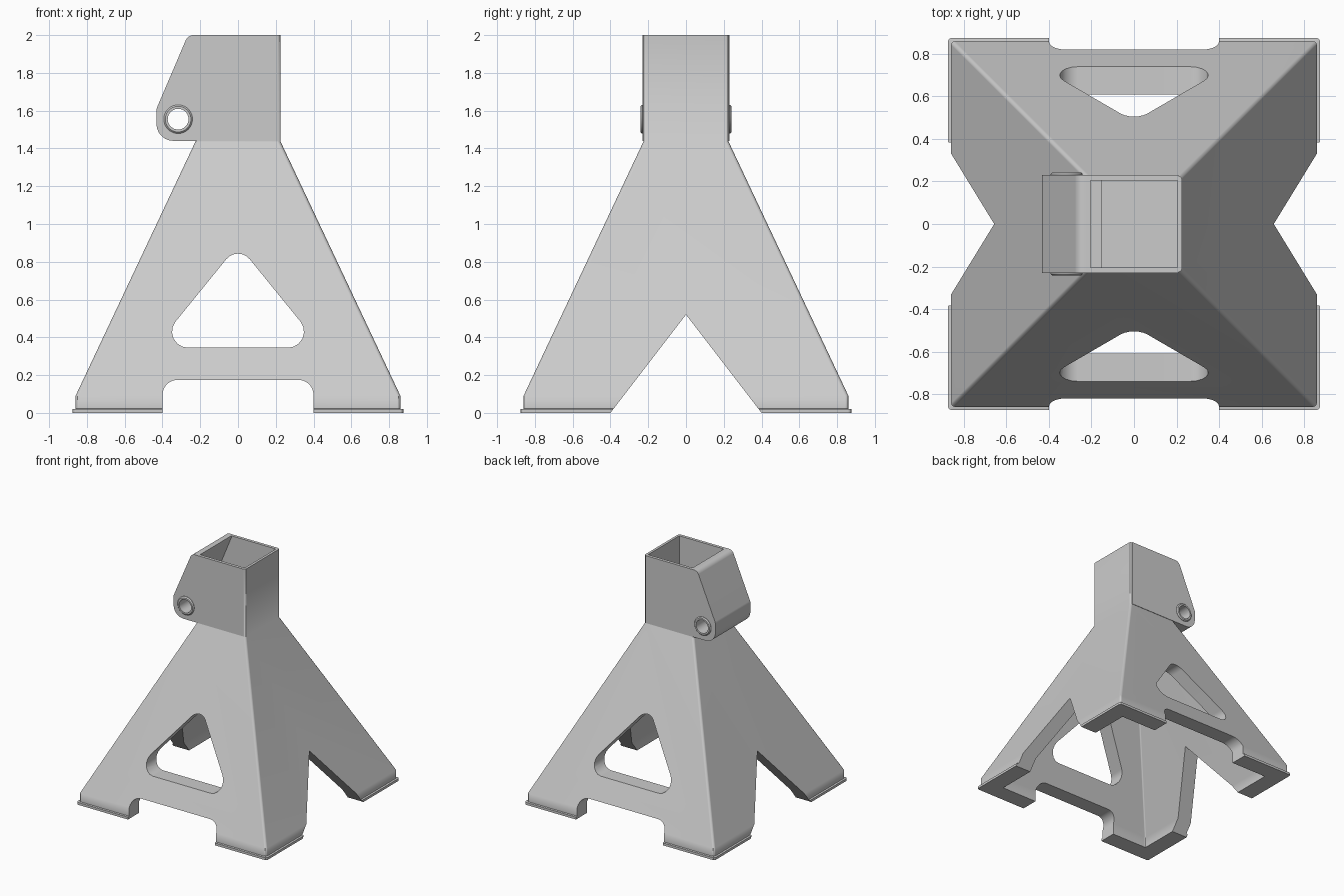
import bpy, bmesh, math
from mathutils import Vector

if "Cube" in bpy.data.objects:
    bpy.data.objects.remove(bpy.data.objects["Cube"])

steel = bpy.data.materials.new("grey_steel")
steel.use_nodes = True
GREY = (0.6, 0.6, 0.6, 1)
steel.diffuse_color = GREY
steel.node_tree.nodes["Principled BSDF"].inputs["Base Color"].default_value = GREY


def rounded(corners, seg=6):
    """Polygon from (u, v, radius) corners, each rounded by an arc."""
    out = []
    for i, (u, v, r) in enumerate(corners):
        p = Vector((u, v))
        if r == 0:
            out.append(p)
            continue
        a = (Vector(corners[i - 1][:2]) - p).normalized()
        b = (Vector(corners[(i + 1) % len(corners)][:2]) - p).normalized()
        half = a.angle(b) / 2
        centre = p + (a + b).normalized() * (r / math.sin(half))
        start = (p + a * (r / math.tan(half)) - centre).normalized()
        end = (p + b * (r / math.tan(half)) - centre).normalized()
        out += [centre + start.slerp(end, k / seg) * r for k in range(seg + 1)]
    return out


def loft(name, rings):
    """Closed solid skinned through rings of equal point count."""
    bm = bmesh.new()
    loops = [[bm.verts.new(p) for p in ring] for ring in rings]
    n = len(loops[0])
    for low, high in zip(loops, loops[1:]):
        for i in range(n):
            j = (i + 1) % n
            bm.faces.new((low[i], low[j], high[j], high[i]))
    bm.faces.new(loops[0][::-1])
    bm.faces.new(loops[-1])
    bmesh.ops.recalc_face_normals(bm, faces=bm.faces)
    mesh = bpy.data.meshes.new(name)
    bm.to_mesh(mesh)
    bm.free()
    mesh.materials.append(steel)
    obj = bpy.data.objects.new(name, mesh)
    bpy.context.collection.objects.link(obj)
    return obj


def prism(name, pts, axis, d):
    if axis == "y":
        return loft(name, [[(u, s, v) for u, v in pts] for s in (-d, d)])
    return loft(name, [[(s, u, v) for u, v in pts] for s in (-d, d)])


def tower(name, levels, radius):
    """Stack of rounded squares given as (half width, height)."""
    rings = []
    for h, z in levels:
        square = rounded([(-h, -h, radius), (h, -h, radius),
                          (h, h, radius), (-h, h, radius)], 3)
        rings.append([(u, v, z) for u, v in square])
    return loft(name, rings)


def disc(radius, n=40):
    return [(PIN[0] + radius * math.cos(k * math.tau / n),
             PIN[1] + radius * math.sin(k * math.tau / n)) for k in range(n)]


def select(obj):
    bpy.ops.object.select_all(action="DESELECT")
    obj.select_set(True)
    bpy.context.view_layer.objects.active = obj


def combine(obj, tool, operation="DIFFERENCE"):
    select(obj)
    mod = obj.modifiers.new("cut", "BOOLEAN")
    mod.operation, mod.object, mod.solver = operation, tool, "EXACT"
    bpy.ops.object.modifier_apply(modifier=mod.name)
    bpy.data.objects.remove(tool)


def finish(obj):
    select(obj)
    bpy.ops.object.shade_smooth_by_angle(angle=math.radians(30))
    mod = obj.modifiers.new("even_shading", "WEIGHTED_NORMAL")
    mod.keep_sharp = True


PIN = (-0.317, 1.555)

# Splayed tower with foot flange and square neck
body = tower("stand_body", [(0.875, 0), (0.875, 0.02), (0.86, 0.022), (0.86, 0.09),
                            (0.226, 1.435), (0.226, 2)], 0.018)
combine(body, tower("hollow", [(0.73, -0.1), (0.73, 0.09), (0.112, 1.4)], 0.01))

# Triangular windows and foot notches, front and back
combine(body, prism("window", rounded([(-0.443, 0.345, 0.085), (0.443, 0.345, 0.085),
                                       (0, 0.89, 0.08)]), "y", 1))
combine(body, prism("notch", rounded([(-0.4, -0.1, 0), (0.4, -0.1, 0),
                                      (0.4, 0.175, 0.08), (-0.4, 0.175, 0.08)]), "y", 1))

# V openings on the sides
combine(body, prism("side_vee", [(-0.477, -0.1), (0.477, -0.1), (0, 0.52)], "x", 1))

# Latch housing around the neck
housing = rounded([(0.21, 1.44, 0), (0.21, 2, 0), (-0.265, 2, 0.045),
                   (-0.432, 1.61, 0.06), (-0.432, 1.44, 0.09)])
combine(body, prism("housing", housing, "y", 0.23), "UNION")

# Pocket for the lifting column, stepped beside the pivot
combine(body, prism("pocket", [(0.205, 2.1), (-0.205, 2.1), (-0.205, 1.985), (-0.33, 1.68),
                               (-0.15, 1.68), (-0.15, 1.46), (0.205, 1.46)], "y", 0.205))
combine(body, prism("pivot_hole", disc(0.068), "y", 0.5))
finish(body)

# Pivot tube with chamfered rims
levels = [(0.068, -0.242), (0.076, -0.234), (0.076, 0.234), (0.068, 0.242)]
tube = loft("pivot_tube", [[(u, y, v) for u, v in disc(r)] for r, y in levels])
combine(tube, prism("bore", disc(0.055), "y", 0.5))
finish(tube)
